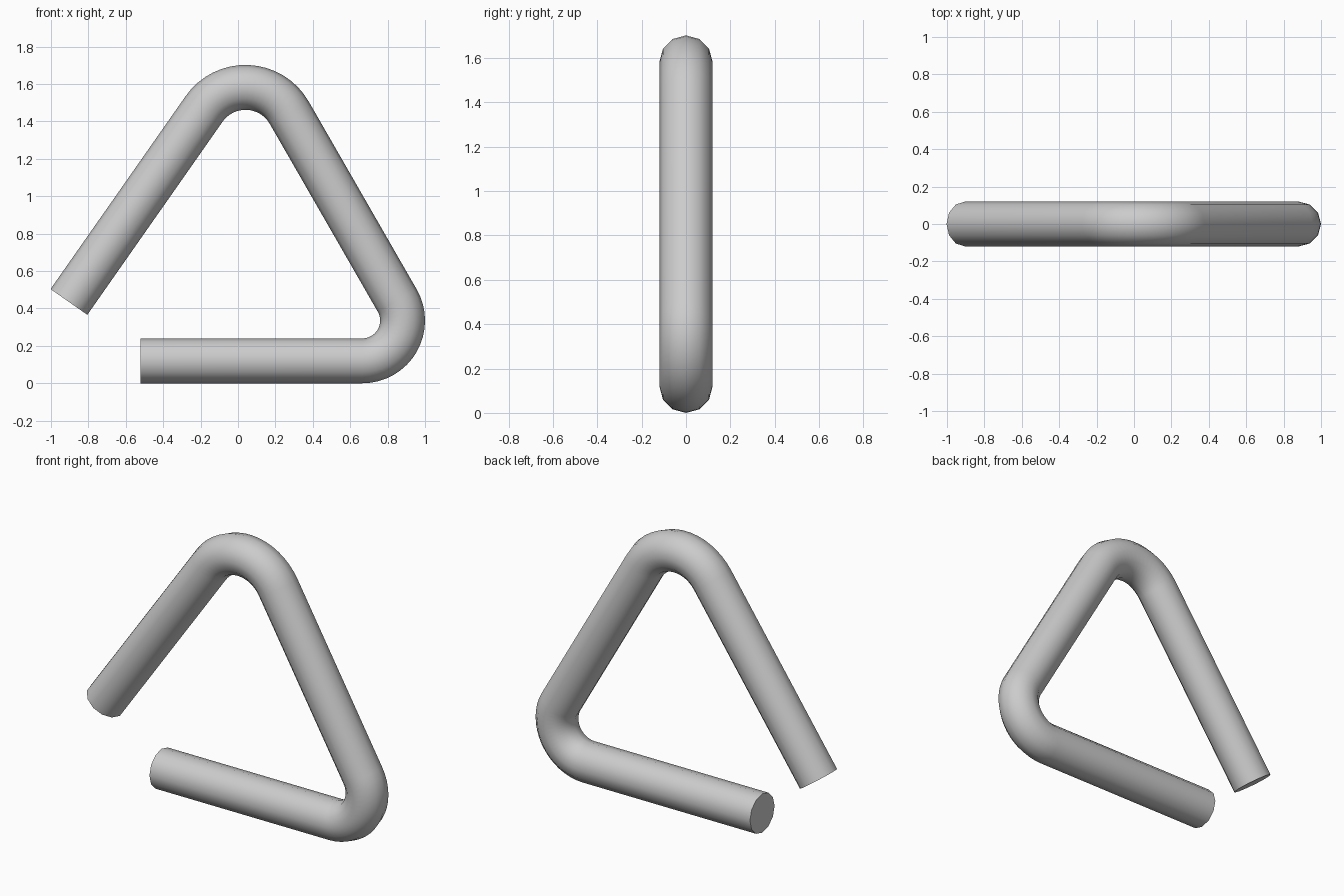
import bpy, bmesh
from math import sin, cos, pi, radians

if "Cube" in bpy.data.objects:
    bpy.data.objects.remove(bpy.data.objects["Cube"])

TUBE_R, SIDES, STEPS = 0.12, 12, 16


def arc(cx, cz, radius, start, end):
    """Path stations (x, z, outward angle) along a bend, angles in degrees."""
    stations = []
    for i in range(STEPS + 1):
        a = radians(start + (end - start) * i / STEPS)
        stations.append((cx + radius * cos(a), cz + radius * sin(a), a))
    return stations


# Bent rod centre line: bottom bar, right bend, right bar, top bend, left bar
low_bend = arc(0.665, 0.335, 0.215, -90, 30)
top_bend = arc(0.04, 1.312, 0.27, 30, 145)
x, z, a = top_bend[-1]
left_len = 1.26
left_end = (x - left_len * sin(a), z + left_len * cos(a), a)
path = [(-0.52, 0.12, -pi / 2)] + low_bend + top_bend + [left_end]

# Sweep a 12-sided ring along the path
bm = bmesh.new()
rings = []
for x, z, a in path:
    ring = []
    for k in range(SIDES):
        t = 2 * pi * k / SIDES
        out = TUBE_R * cos(t)
        ring.append(bm.verts.new((x + out * cos(a), TUBE_R * sin(t), z + out * sin(a))))
    rings.append(ring)
for r0, r1 in zip(rings, rings[1:]):
    for k in range(SIDES):
        n = (k + 1) % SIDES
        bm.faces.new((r0[k], r0[n], r1[n], r1[k]))

# Flat end caps
bm.faces.new(rings[0])
bm.faces.new(rings[-1])
bmesh.ops.recalc_face_normals(bm, faces=bm.faces)

mesh = bpy.data.meshes.new("triangle_rod")
bm.to_mesh(mesh)
bm.free()
rod = bpy.data.objects.new("triangle_rod", mesh)
bpy.context.collection.objects.link(rod)
bpy.context.view_layer.objects.active = rod
rod.select_set(True)
bpy.ops.object.shade_smooth_by_angle(angle=radians(40))
